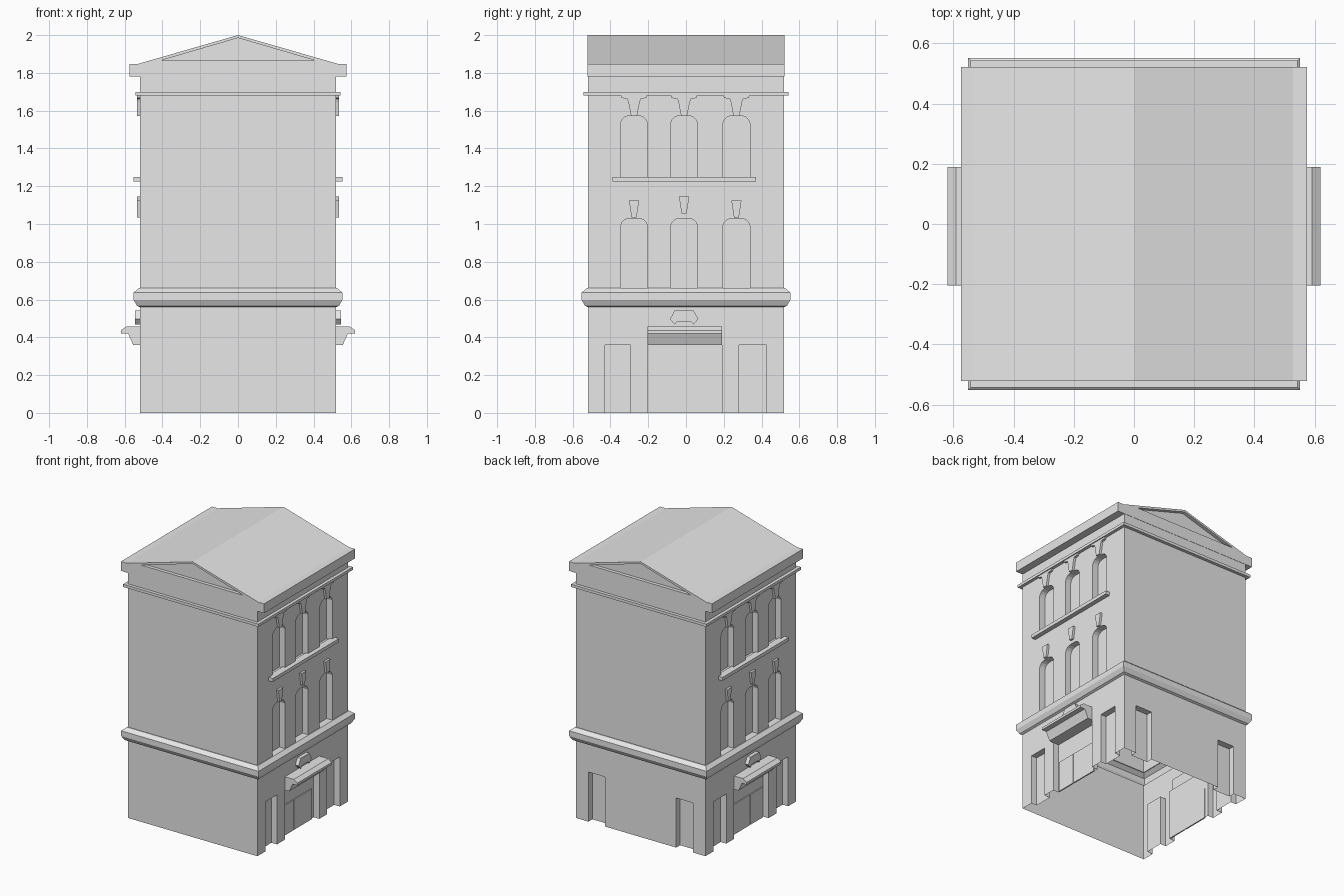
import bpy, bmesh

if "Cube" in bpy.data.objects:
    bpy.data.objects.remove(bpy.data.objects["Cube"], do_unlink=True)

stone = bpy.data.materials.new("light_grey_stone")
stone.use_nodes = True
stone.diffuse_color = (0.8, 0.8, 0.8, 1)
stone.node_tree.nodes["Principled BSDF"].inputs["Base Color"].default_value = (0.8, 0.8, 0.8, 1)

HALF = 0.52       # half width of the tower
DEPTH = 0.045     # how far doors and windows are set back
BAND_LOW, BAND_TOP, EAVE = 0.56, 0.66, 1.78


def finish(name, bm, mirror=False):
    bmesh.ops.remove_doubles(bm, verts=bm.verts, dist=0.0005)
    bmesh.ops.recalc_face_normals(bm, faces=bm.faces)
    mesh = bpy.data.meshes.new(name)
    bm.to_mesh(mesh)
    bm.free()
    mesh.materials.append(stone)
    obj = bpy.data.objects.new(name, mesh)
    bpy.context.collection.objects.link(obj)
    if mirror:
        obj.modifiers.new("other_side", 'MIRROR').use_axis[0] = True
    return obj


def face(bm, points):
    return bm.faces.new([bm.verts.new(p) for p in points])


def panel(bm, place, outline, holes=(), notches=(), depth=DEPTH, floor=True):
    """Flat wall with set-back openings; notches already lie on the outline."""
    edges = []
    for loop in [outline, *holes]:
        vs = [bm.verts.new(place(u, z, 0)) for u, z in loop]
        edges += [bm.edges.new((vs[i - 1], vs[i])) for i in range(len(vs))]
    bmesh.ops.triangle_fill(bm, use_beauty=True, edges=edges)
    for path in [*holes, *notches]:
        face(bm, [place(u, z, depth) for u, z in path])
        for i in range(0 if floor else 1, len(path)):
            a, b = path[i - 1], path[i]
            face(bm, [place(*a, 0), place(*b, 0), place(*b, depth), place(*a, depth)])


def side(sign):
    return lambda u, z, d: (sign * (HALF - d), u, z)


def end(sign, half=HALF):
    return lambda u, z, d: (u, sign * (half - d), z)


def wall_outline(low, high, notches=()):
    bottom = [p for n in notches for p in n]
    return [(-HALF, low), *bottom, (HALF, low), (HALF, high), (-HALF, high)]


def door(left, right, top=0.36):
    return [(left, 0), (left, top), (right, top), (right, 0)]


def window(c, low, top):
    half = [(0.072, low), (0.072, top - 0.042), (0.064, top - 0.022),
            (0.05, top - 0.008), (0.03, top)]
    return [(c - w, z) for w, z in half] + [(c + w, z) for w, z in reversed(half)]


def prism(name, points, axis, start, stop, mirror=True):
    """Extrude a 2D section along x (points y, z) or y (points x, z)."""
    def put(p, t):
        return (t, *p) if axis == 'x' else (p[0], t, p[1])
    bm = bmesh.new()
    f = face(bm, [put(p, start) for p in points])
    new = bmesh.ops.extrude_face_region(bm, geom=[f], use_keep_orig=True)["geom"]
    shift = (stop - start, 0, 0) if axis == 'x' else (0, stop - start, 0)
    bmesh.ops.translate(bm, vec=shift, verts=[v for v in new if isinstance(v, bmesh.types.BMVert)])
    return finish(name, bm, mirror)


def box(name, x, y, z, mirror=True):
    corners = [(y[0], z[0]), (y[1], z[0]), (y[1], z[1]), (y[0], z[1])]
    return prism(name, corners, 'x', *x, mirror)


# Tower shell, open underneath
CENTRES = (-0.275, -0.01, 0.267)
side_doors = [door(-0.43, -0.295), door(-0.205, 0.19), door(0.28, 0.425)]
back_doors = [door(-0.42, -0.285), door(0.285, 0.42)]
low_windows = [window(c, BAND_TOP, 1.03) for c in CENTRES]
high_windows = [window(c, 1.24, 1.573) for c in CENTRES]
shell = bmesh.new()
for s in (-1, 1):
    panel(shell, side(s), wall_outline(0, BAND_LOW, side_doors), notches=side_doors, floor=False)
    panel(shell, side(s), wall_outline(BAND_TOP, EAVE, low_windows), high_windows, low_windows)
    panel(shell, end(s), wall_outline(BAND_TOP, EAVE))
panel(shell, end(-1), wall_outline(0, BAND_LOW))
panel(shell, end(1), wall_outline(0, BAND_LOW, back_doors), notches=back_doors, floor=False)

# Moulded band between ground floor and upper floors
band = [(HALF, BAND_LOW), (0.535, 0.567), (0.552, 0.598), (0.552, 0.637), (HALF + 0.005, BAND_TOP), (HALF, BAND_TOP)]
SQUARE = [(-1, -1), (1, -1), (1, 1), (-1, 1)]
for (r0, z0), (r1, z1) in zip(band, band[1:]):
    for i in range(4):
        (ax, ay), (bx, by) = SQUARE[i - 1], SQUARE[i]
        face(shell, [(ax * r0, ay * r0, z0), (bx * r0, by * r0, z0),
                     (bx * r1, by * r1, z1), (ax * r1, ay * r1, z1)])
finish("tower_walls", shell)

# Gabled roof with a set-back pediment at each end
gable = [(-0.575, EAVE), (-0.575, 1.848), (-0.528, 1.848), (0, 2),
         (0.528, 1.848), (0.575, 1.848), (0.575, EAVE)]
pediment = [(-0.41, 1.865), (0, 1.985), (0.41, 1.865)]
roof = bmesh.new()
for s in (-1, 1):
    panel(roof, end(s, HALF + 0.002), gable, [pediment], depth=0.025)
for i in range(len(gable)):
    (ax, az), (bx, bz) = gable[i - 1], gable[i]
    y = HALF + 0.002
    face(roof, [(ax, -y, az), (bx, -y, bz), (bx, y, bz), (ax, y, az)])
finish("roof", roof)

# Thin cornice under the frieze and sill below the top windows
box("cornice", (-0.543, 0.543), (-0.543, 0.543), (1.68, 1.70), mirror=False)
box("window_sill", (0.50, 0.553), (-0.39, 0.37), (1.225, 1.25))

# Keystones and brackets over the windows
for c, lift in zip(CENTRES, (0, 0.02, 0)):
    low, top = 1.035 + lift, 1.125 + lift
    prism("keystone", [(c - 0.013, low), (c + 0.013, low), (c + 0.027, top), (c - 0.027, top)],
          'x', 0.5, 0.536)
    right = [(0.016, 1.573), (0.03, 1.645), (0.036, 1.663), (0.066, 1.667), (0.07, 1.685)]
    prism("bracket", [(c + u, z) for u, z in right] + [(c - u, z) for u, z in reversed(right)],
          'x', 0.5, 0.536)

# Hood and crest over the main entrance
prism("entrance_hood", [(0.5, 0.36), (0.555, 0.36), (0.582, 0.42), (0.62, 0.42),
                        (0.62, 0.437), (0.592, 0.457), (0.5, 0.457)], 'y', -0.205, 0.19)
crest = [(0.035, 0.482), (0.018, 0.478)], [(0.05, 0.468), (0.075, 0.497), (0.05, 0.542)]
half = [(0.035, 0.485), *crest[1]]
prism("crest", [(u - 0.01, z) for u, z in half] + [(-u - 0.01, z) for u, z in reversed(half)],
      'x', 0.5, 0.546)

# Entrance door leaves
for y in ((-0.195, -0.052), (-0.045, 0.16)):
    box("door_leaf", (HALF - DEPTH - 0.002, HALF - DEPTH + 0.007), y, (0, 0.22))
